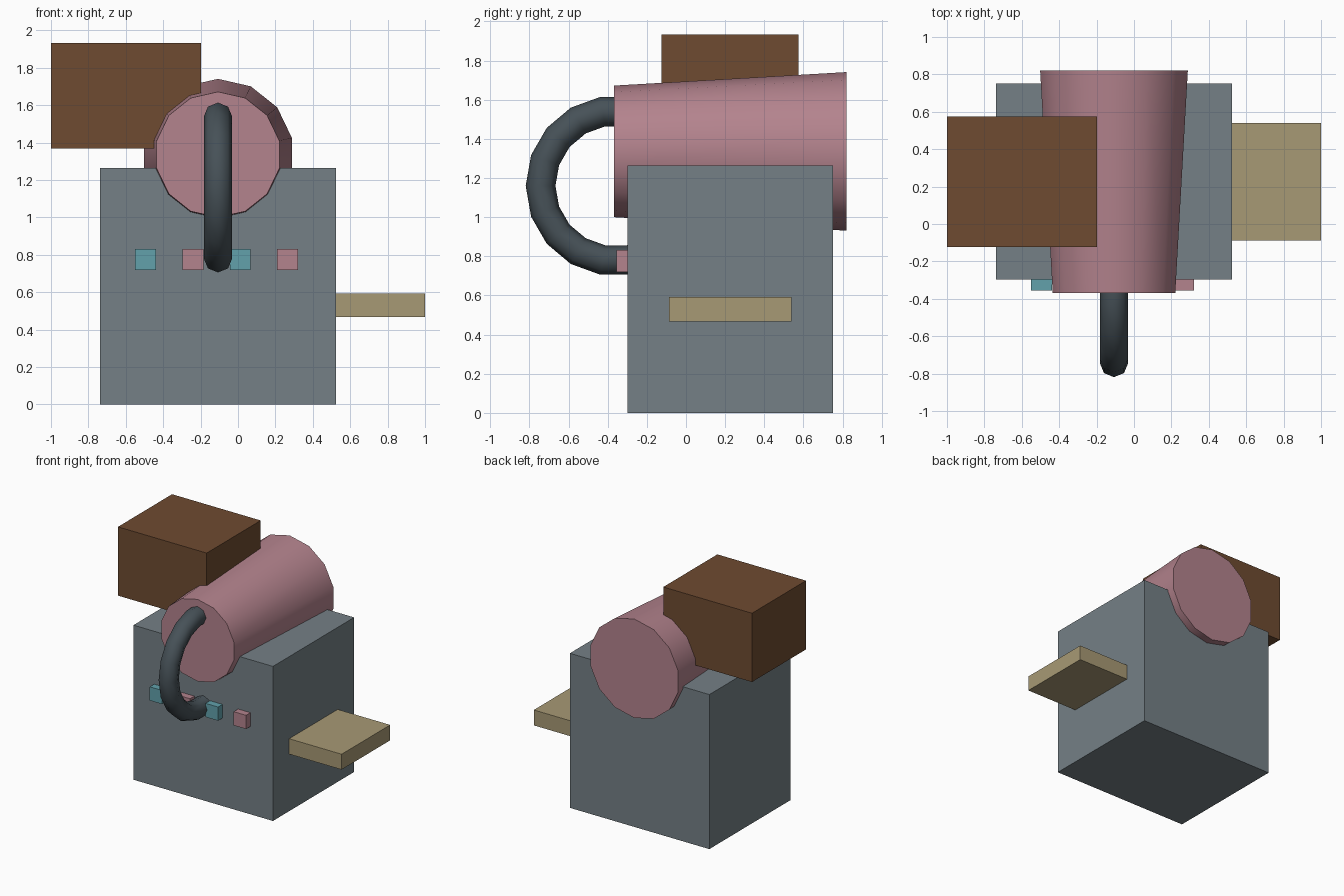
import bpy
from math import radians

if "Cube" in bpy.data.objects:
    bpy.data.objects.remove(bpy.data.objects["Cube"])


def material(name, r, g, b):
    m = bpy.data.materials.new(name)
    m.diffuse_color = [(c / 255) ** 2.2 for c in (r, g, b)] + [1]
    m.use_nodes = True
    m.node_tree.nodes["Principled BSDF"].inputs["Base Color"].default_value = m.diffuse_color
    return m


SLATE = material("slate", 116, 127, 133)
PINK = material("pink", 178, 130, 140)
TEAL = material("teal", 98, 160, 170)
BROWN = material("brown", 110, 76, 52)
TAN = material("tan", 166, 152, 116)
DARK = material("dark", 72, 82, 88)


def finish(name, mat):
    ob = bpy.context.object
    ob.name = name
    ob.data.materials.append(mat)
    return ob


def box(name, lo, hi, mat):
    mid = [(a + b) / 2 for a, b in zip(lo, hi)]
    bpy.ops.mesh.primitive_cube_add(size=1, location=mid)
    ob = finish(name, mat)
    ob.scale = [b - a for a, b in zip(lo, hi)]
    bpy.ops.object.transform_apply(location=False, rotation=False, scale=True)


# Main housing, upper box and side shelf
box("body", (-0.738, -0.298, 0), (0.525, 0.752, 1.265), SLATE)
box("upper_box", (-1, -0.124, 1.37), (-0.197, 0.575, 1.933), BROWN)
box("side_shelf", (0.525, -0.088, 0.467), (1, 0.54, 0.593), TAN)

# Row of front buttons in alternating colours
for i in range(4):
    x = -0.495 + i * 0.2535
    box(f"button_{i + 1}", (x - 0.056, -0.355, 0.72), (x + 0.056, -0.298, 0.832),
        PINK if i % 2 else TEAL)

# Tapered drum lying along y
CX = -0.107
bpy.ops.mesh.primitive_cone_add(vertices=14, radius1=0.336, radius2=0.405, depth=1.19,
                                location=(CX, 0.226, 1.336), rotation=(radians(-90), 0, 0))
finish("drum", PINK)
bpy.ops.object.shade_smooth_by_angle(angle=radians(30))

# Ring handle, its rear half sunk into the drum and body
bpy.ops.mesh.primitive_torus_add(major_segments=18, minor_segments=8,
                                 major_radius=0.385, minor_radius=0.076,
                                 location=(CX, -0.358, 1.16),
                                 rotation=(radians(90), 0, radians(-90)))
finish("ring_handle", DARK)
bpy.ops.object.shade_smooth()
